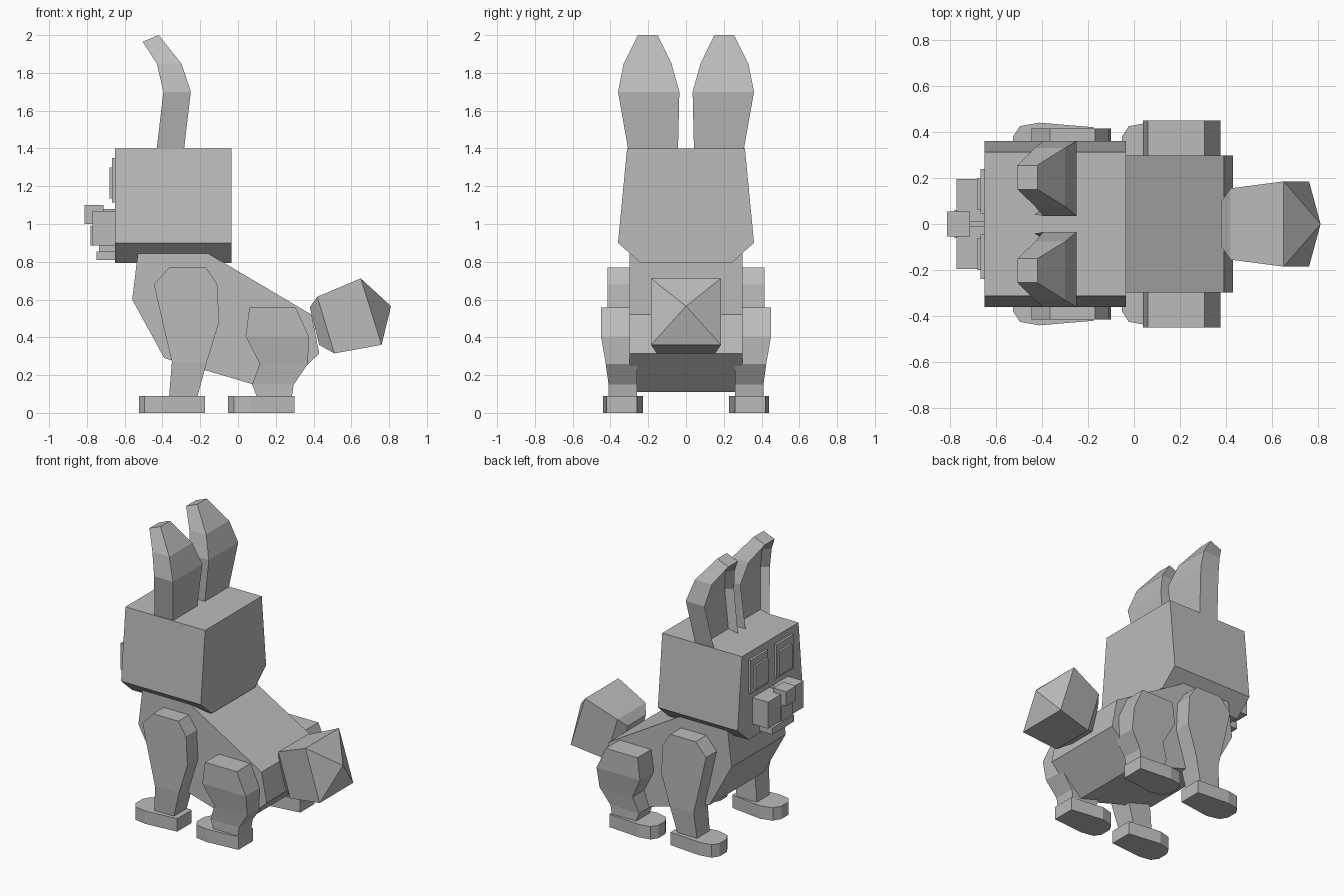
import bpy, bmesh
from mathutils import Vector

cube = bpy.data.objects.get("Cube")
if cube:
    bpy.data.objects.remove(cube, do_unlink=True)

grey = bpy.data.materials.new("plain_grey")
grey.use_nodes = True
grey.diffuse_color = (0.5, 0.5, 0.5, 1)
bsdf = next(n for n in grey.node_tree.nodes if n.type == 'BSDF_PRINCIPLED')
bsdf.inputs["Base Color"].default_value = (0.5, 0.5, 0.5, 1)


def loft(name, rings, recess=None):
    """Skin a list of equal rings, cap both ends; optionally sink the front strip."""
    bm = bmesh.new()
    rows = [[bm.verts.new(p) for p in ring] for ring in rings]
    front = []
    for low, high in zip(rows, rows[1:]):
        n = len(low)
        for i in range(n):
            j = (i + 1) % n
            face = bm.faces.new((low[i], low[j], high[j], high[i]))
            if i == n - 1:
                front.append(face)
    bm.faces.new(rows[0])
    bm.faces.new(rows[-1])
    bmesh.ops.recalc_face_normals(bm, faces=bm.faces[:])
    if recess:
        bmesh.ops.inset_region(bm, faces=front, thickness=recess[0], use_even_offset=True)
        bmesh.ops.translate(bm, vec=(recess[1], 0, 0),
                            verts=list({v for f in front for v in f.verts}))
    bmesh.ops.remove_doubles(bm, verts=bm.verts[:], dist=0.0005)
    mesh = bpy.data.meshes.new(name)
    bm.to_mesh(mesh)
    bm.free()
    mesh.materials.append(grey)
    obj = bpy.data.objects.new(name, mesh)
    bpy.context.collection.objects.link(obj)
    return obj


def quad(a, b, y0, y1):
    """Rectangle through two (x, z) points, spanning y0 to y1."""
    return [(a[0], y0, a[1]), (b[0], y0, b[1]), (b[0], y1, b[1]), (a[0], y1, a[1])]


def box(name, x0, x1, y0, y1, z0, z1):
    y0, y1 = min(y0, y1), max(y0, y1)
    return loft(name, [quad((x0, z), (x1, z), y0, y1) for z in (z0, z1)])


# Body: side profile with constant width
side = [(-.53, .845), (-.16, .845), (.39, .52), (.43, .315),
        (.22, .11), (-.39, .29), (-.56, .60)]
loft("body", [[(x, y, z) for x, z in side] for y in (-.298, .298)])

# Head: tapered section run front to back
half = [(.312, 1.4), (.36, .9), (.24, .793)]
section = half + [(-y, z) for y, z in reversed(half)]
loft("head", [[(x, y, z) for y, z in section] for x in (-.65, -.035)])

# Tail: swelling block ending in a point
loft("tail", [quad((.38, .56), (.43, .36), -.10, .10),
              quad((.42, .615), (.51, .315), -.155, .155),
              quad((.65, .712), (.76, .36), -.185, .185),
              quad((.81, .565), (.81, .565), 0, 0)])

# Rows: height, front x, back x, outer y
front_leg = [(.085, -.365, -.215, .40), (.27, -.35, -.165, .415), (.48, -.40, -.10, .415),
             (.68, -.445, -.11, .415), (.77, -.365, -.17, .415)]
hind_leg = [(.085, .10, .285, .41), (.15, .075, .295, .41), (.26, .115, .37, .425),
            (.405, .04, .375, .45), (.558, .06, .305, .45)]
# Rows: front point, back point, inner y, outer y
ear = [((-.43, 1.4), (-.285, 1.4), .042, .307), ((-.395, 1.7), (-.25, 1.7), .035, .36),
       ((-.43, 1.85), (-.30, 1.85), .077, .33), ((-.505, 1.965), (-.42, 2.0), .15, .255)]
# Sole: x, inner y, outer y
sole = [(-.175, .26, .42), (-.41, .228, .44), (-.495, .25, .425), (-.525, .30, .38)]

for tag, s in (("left", -1), ("right", 1)):
    # Legs and feet
    for part, rows, shift in (("front", front_leg, 0), ("hind", hind_leg, .473)):
        loft(f"{tag}_{part}_leg", [quad((a, z), (b, z), s * .26, s * y)
                                   for z, a, b, y in rows])
        outline = [(x, o) for x, i, o in sole] + [(x, i) for x, i, o in reversed(sole)]
        loft(f"{tag}_{part}_foot", [[(x + shift, s * y, z) for x, y in outline]
                                    for z in (0, .09)])
    # Ears, hollow in front
    loft(f"{tag}_ear", [quad(a, b, s * i, s * o) for a, b, i, o in ear], recess=(.03, .05))
    # Eyes: stacked plates
    box(f"{tag}_eye_rim", -.666, -.64, s * .045, s * .238, 1.115, 1.35)
    box(f"{tag}_eye", -.68, -.66, s * .06, s * .20, 1.135, 1.30)
    # Cheek pads
    box(f"{tag}_cheek", -.77, -.64, s * .01, s * .195, .885, 1.07)

# Nose, lip and mouth
box("nose", -.812, -.712, -.055, .055, 1.0, 1.1)
box("muzzle_bridge", -.712, -.64, -.01, .01, .89, 1.08)
box("lip", -.78, -.66, -.06, .06, .885, .99)
box("teeth", -.735, -.64, -.04, .04, .84, .89)
box("jaw", -.75, -.64, -.12, .12, .81, .855)
